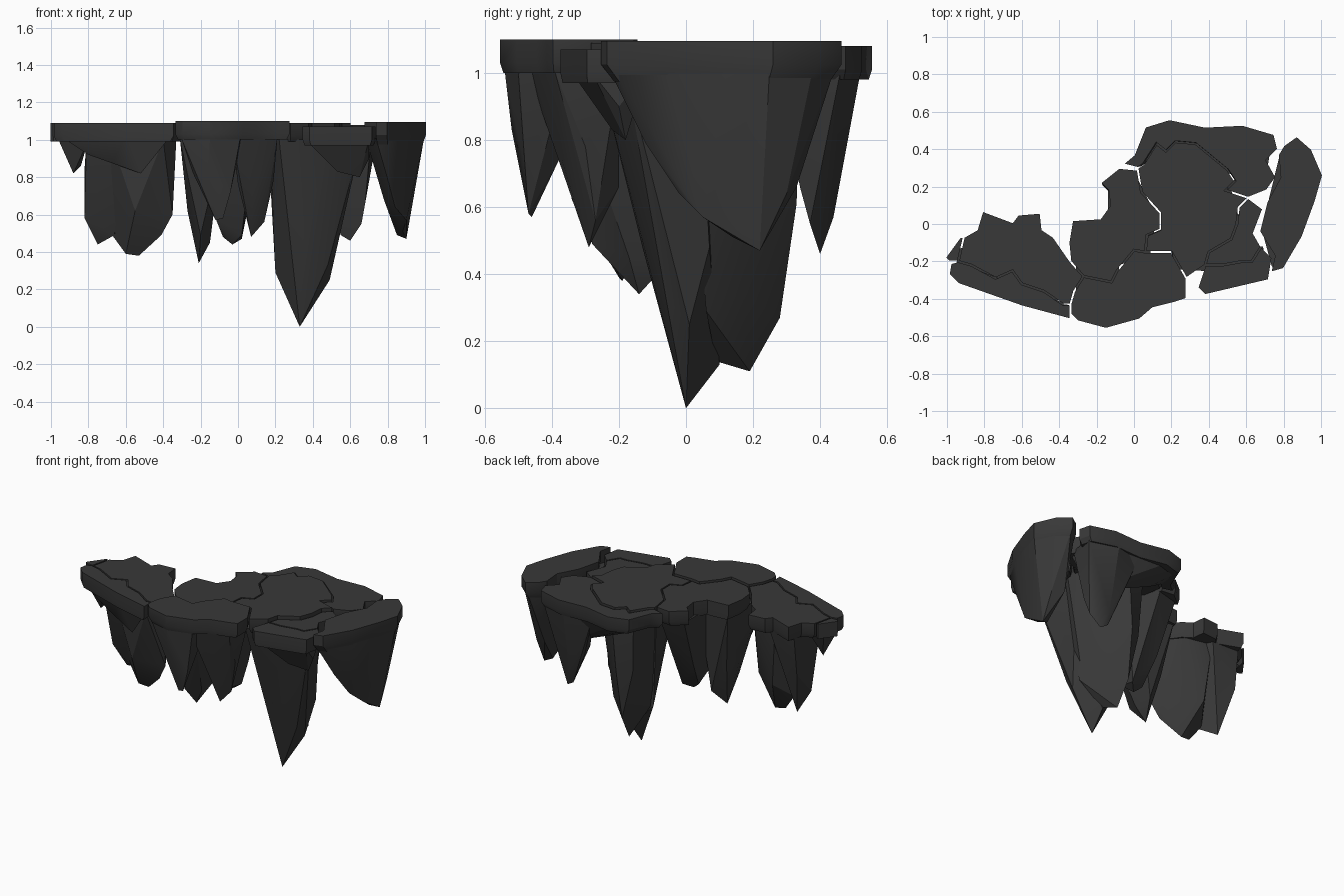
import bpy
import bmesh
from math import radians

# Remove the default cube
default_cube = bpy.data.objects.get("Cube")
if default_cube:
    bpy.data.objects.remove(default_cube, do_unlink=True)

# Single dark stone colour
stone = bpy.data.materials.new("dark_stone")
stone.use_nodes = True
stone_colour = (0.04, 0.04, 0.04, 1)
stone.diffuse_color = stone_colour
shader = stone.node_tree.nodes["Principled BSDF"]
shader.inputs["Base Color"].default_value = stone_colour
shader.inputs["Roughness"].default_value = 0.9

UNIT = 0.01          # outlines and tips are written in hundredths
RIM_HEIGHT = 0.07    # thickness of each slab's upright edge
CRACK_HALF_WIDTH = 0.005


def finish(name, bm, smooth_angle):
    """Turn a bmesh into a shaded stone object."""
    bmesh.ops.recalc_face_normals(bm, faces=bm.faces)
    mesh = bpy.data.meshes.new(name)
    bm.to_mesh(mesh)
    bm.free()
    mesh.materials.append(stone)
    obj = bpy.data.objects.new(name, mesh)
    bpy.context.collection.objects.link(obj)
    bpy.ops.object.select_all(action="DESELECT")
    obj.select_set(True)
    bpy.context.view_layer.objects.active = obj
    bpy.ops.object.shade_smooth_by_angle(angle=radians(smooth_angle))


def outline(*paths):
    """Chain paths into one closed outline, dropping shared end points."""
    return list(dict.fromkeys(point for path in paths for point in path))


def back(path):
    return path[::-1]


def shrunk(points, factor):
    """Pull a ring of points towards its own middle."""
    mid_x = sum(x for x, y in points) / len(points)
    mid_y = sum(y for x, y in points) / len(points)
    return [(mid_x + (x - mid_x) * factor, mid_y + (y - mid_y) * factor)
            for x, y in points]


def narrowed(points):
    """Inset an outline so that a crack is left to its neighbours."""
    bm = bmesh.new()
    face = bm.faces.new([bm.verts.new((x * UNIT, y * UNIT, 0)) for x, y in points])
    face.normal_update()
    bmesh.ops.inset_region(bm, faces=[face], thickness=CRACK_HALF_WIDTH,
                           use_boundary=True, use_even_offset=True)
    ring = [(v.co.x, v.co.y) for v in face.verts]
    bm.free()
    return ring


def slab(name, points, top, skirt=0.03, taper=0.95):
    """Cracked paving slab: flat top, upright rim and tapered underside."""
    bm = bmesh.new()
    edge = narrowed(points)
    levels = [(edge, top), (edge, top - RIM_HEIGHT),
              (shrunk(edge, taper), top - RIM_HEIGHT - skirt)]
    rings = [[bm.verts.new((x, y, z)) for x, y in ring] for ring, z in levels]
    for upper, lower in zip(rings, rings[1:]):
        for i in range(len(edge)):
            bm.faces.new((upper[i - 1], upper[i], lower[i], lower[i - 1]))
    bm.faces.new(rings[0])
    bm.faces.new(rings[-1])
    finish(name, bm, 30)


def rock(name, shoulder, tips, top=1.0):
    """Hanging rock: faceted hull from a shoulder ring down to its tips."""
    bm = bmesh.new()
    for x, y in shoulder:
        bm.verts.new((x * UNIT, y * UNIT, top))
    for x, y, z in tips:
        bm.verts.new((x * UNIT, y * UNIT, z * UNIT))
    hull = bmesh.ops.convex_hull(bm, input=bm.verts)
    loose = [g for g in hull["geom_interior"] if isinstance(g, bmesh.types.BMVert)]
    bmesh.ops.delete(bm, geom=loose, context="VERTS")
    finish(name, bm, 25)


# Cracks shared by neighbouring slabs
corner_crack = [(-94, -20), (-91, -7)]
west_crack = [(-94, -20), (-87, -22), (-74, -29), (-65, -25), (-60, -32),
              (-48, -36), (-38, -43), (-34, -43)]
notch_crack = [(-34, -43), (-32, -36), (-27, -28)]
saddle_crack = [(-27, -28), (-34, -20)]
middle_crack = [(-27, -28), (-12, -31), (-9, -25), (0, -14), (6, -15)]
front_crack = [(6, -15), (20, -15), (24, -22), (28, -29)]
centre_crack = [(6, -15), (7, -6), (14, -3), (14, 6), (4, 17), (2, 29)]
back_crack = [(2, 30), (5, 32), (12, 43), (17, 39), (22, 44), (33, 43), (50, 29),
              (54, 23), (49, 18), (61, 14)]
inner_crack = [(61, 14), (56, 9), (55, 0), (52, -8), (40, -15), (38, -22)]
shelf_crack = [(38, -22), (47, -22), (58, -20), (63, -20), (68, -12)]

# Slabs from west to east
corner_edge = [(-91, -7), (-93, -7), (-101, -18), (-99, -20)]
slab("corner_slab", outline(corner_crack, corner_edge), 1.09)

west_edge = [(-34, -20), (-43, -7), (-49, -3), (-50, 6), (-62, 5), (-65, 1),
             (-81, 7), (-84, -3), (-91, -7)]
slab("west_slab", outline(west_crack, notch_crack, saddle_crack, west_edge,
                          back(corner_crack)), 1.09)

south_west_edge = [(-34, -51), (-60, -44), (-94, -32), (-99, -27), (-98, -21)]
slab("south_west_slab", outline(west_crack, south_west_edge), 1.09)

front_edge = [(28, -40), (22, -42), (10, -45), (3, -51), (-15, -56), (-30, -52), (-34, -48)]
slab("front_slab", outline(notch_crack, middle_crack, front_crack, front_edge), 1.1)

middle_edge = [(2, 29), (-8, 30), (-18, 22), (-14, 18), (-13, 10), (-18, 3),
               (-33, 2), (-35, -10)]
slab("middle_slab", outline(middle_crack, centre_crack, middle_edge,
                            back(saddle_crack)), 1.09)

slab("main_slab", outline(centre_crack, back_crack, inner_crack,
                          back(front_crack)), 1.09)

back_edge = [(71, 18), (76, 25), (71, 34), (77, 40), (75, 48), (58, 53), (38, 52),
             (19, 56), (6, 52), (0, 37), (-6, 32)]
slab("back_slab", outline(back_crack, back_edge), 1.08)

inner_edge = [(64, -5), (69, 8)]
slab("inner_shelf_slab", outline(inner_crack, shelf_crack, inner_edge), 1.07)

shelf_edge = [(74, -18), (72, -30), (55, -34), (38, -38), (34, -34)]
slab("front_shelf_slab", outline(shelf_crack, shelf_edge), 1.07)

east_rim = [(73, -26), (80, -24), (90, -7), (97, 12), (101, 26), (95, 40), (87, 47),
            (80, 42), (77, 37), (78, 25), (71, 12), (67, -4), (75, -17)]
slab("east_slab", east_rim, 1.095, 0.05, 0.9)

# Great central spike, split into a front and a rear point
rock("main_front_spike",
     [(22, -24), (50, -26), (66, -18), (58, 4), (16, 8)],
     [(33, 0, 0), (31, -5, 22), (20, 6, 29), (49, 1, 25), (48, -6, 33), (51, -8, 45),
      (53, 7, 48), (35, -13, 48), (33, 10, 13), (18, -6, 78)])
rock("main_rear_spike",
     [(16, 0), (57, 0), (52, 18), (32, 34), (18, 30)],
     [(29, 19, 11), (33, 9, 14), (21, 8, 29), (48, 6, 29), (28, 28, 27), (42, 17, 34),
      (46, 14, 48), (29, 33, 61), (20, 28, 60)])
rock("shelf_rock", [(36, -34), (70, -28), (69, -12), (40, -15)],
     [(65, -18, 80), (53, -22, 83), (70, -20, 90)])

# East wall hanging under the long slab
rock("east_rock", shrunk(east_rim, 0.92),
     [(90, 22, 47), (85, 20, 49), (90, 5, 57), (88, 14, 51), (84, -2, 64), (80, -12, 79),
      (90, 30, 64), (82, 33, 66), (94, 24, 82), (78, 5, 68)], 1.01)

# Rear overhang and spike
rock("back_overhang", [(6, 48), (19, 52), (58, 50), (72, 44), (70, 24), (40, 34), (4, 34)],
     [(20, 38, 90), (45, 38, 83), (64, 36, 72)])
rock("back_rock", [(36, 48), (55, 52), (74, 46), (71, 28), (44, 33)],
     [(60, 40, 46), (55, 41, 49), (56, 44, 57), (66, 37, 55), (68, 34, 66),
      (46, 42, 70), (46, 36, 74)])

# Spikes under the front slab
rock("front_left_spike", [(-30, -49), (-15, -54), (1, -50), (2, -36), (-25, -36)],
     [(-12, -46, 57), (-8, -47, 58), (-16, -52, 83), (-8, -37, 76), (-4, -48, 72),
      (-24, -44, 82)])
rock("front_right_spike", [(-3, -47), (12, -43), (21, -39), (21, -20), (0, -20)],
     [(7, -29, 48), (14, -27, 56), (0, -36, 76), (19, -30, 78), (8, -37, 74), (10, -20, 66)])

# Spikes under the middle slab
rock("middle_front_spike", [(-31, -38), (-8, -36), (-8, -2), (-31, 0)],
     [(-21, -14, 34), (-16, -4, 45), (-15, -17, 45), (-27, -18, 62), (-20, -28, 49),
      (-26, -6, 64)])
rock("middle_back_spike", [(-14, -22), (8, -20), (12, 4), (1, 26), (-14, 22)],
     [(-3, -4, 44), (2, 1, 47), (2, -10, 49), (-8, -2, 48), (-12, -9, 58), (-11, 8, 66),
      (5, 4, 62)])

# Overhang and broad rocks under the west slabs
rock("south_west_overhang", [(-95, -30), (-60, -42), (-36, -48), (-38, -42), (-88, -23)],
     [(-80, -31, 92), (-67, -35, 88), (-52, -38, 82), (-43, -42, 96)], 1.02)
rock("west_rock", [(-81, -28), (-62, -36), (-56, -10), (-62, 0), (-81, 1)],
     [(-82, -16, 58), (-75, -11, 44), (-66, -20, 49), (-82, -22, 85), (-81, -2, 74)])
rock("west_inner_rock", [(-68, -34), (-40, -41), (-33, -32), (-37, -18), (-46, -7), (-64, -3)],
     [(-60, -20, 39), (-53, -19, 38), (-41, -25, 49), (-35, -27, 60), (-68, -18, 50),
      (-55, -34, 62), (-40, -20, 58), (-60, -6, 60)])
rock("west_tip_spike", [(-96, -25), (-93, -13), (-82, -12), (-80, -30)],
     [(-88, -20, 82), (-84, -21, 86)])
